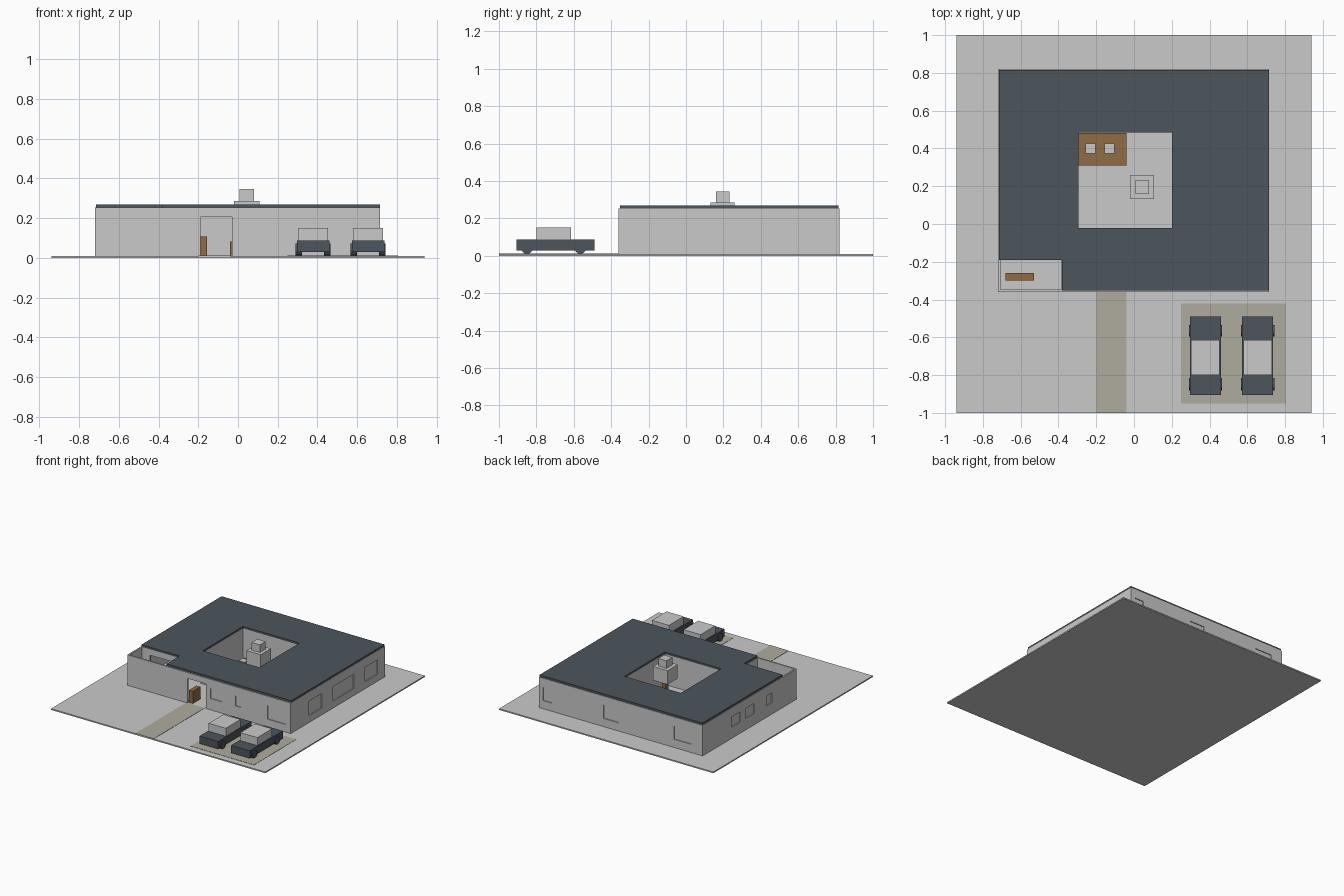
import bpy, bmesh, math
from mathutils import Matrix

cube = bpy.data.objects.get("Cube")
if cube:
    bpy.data.objects.remove(cube, do_unlink=True)


def material(name, rgb):
    m = bpy.data.materials.new(name)
    m.use_nodes = True
    color = (*rgb, 1)
    m.diffuse_color = color
    m.node_tree.nodes["Principled BSDF"].inputs["Base Color"].default_value = color
    return m


GREY = material("light_grey", (0.59, 0.59, 0.59))
SLATE = material("slate", (0.075, 0.092, 0.108))
WOOD = material("wood", (0.275, 0.15, 0.058))
SAND = material("sand_paving", (0.43, 0.415, 0.34))


def finish(name, bm, mat):
    mesh = bpy.data.meshes.new(name)
    bm.to_mesh(mesh)
    bm.free()
    mesh.materials.append(mat)
    ob = bpy.data.objects.new(name, mesh)
    bpy.context.collection.objects.link(ob)
    return ob


def boxes(name, mat, *spans):
    """One object of boxes, each given as (x0, x1, y0, y1, z0, z1)."""
    bm = bmesh.new()
    for x0, x1, y0, y1, z0, z1 in spans:
        m = Matrix.Translation(((x0 + x1) / 2, (y0 + y1) / 2, (z0 + z1) / 2))
        m = m @ Matrix.Diagonal((x1 - x0, y1 - y0, z1 - z0, 1))
        bmesh.ops.create_cube(bm, size=1, matrix=m)
    return finish(name, bm, mat)


def cut(ob, spans):
    """Subtract a set of boxes and keep the clean result."""
    cutter = boxes(ob.name + "_cutter", ob.data.materials[0], *spans)
    cutter.hide_render = True
    mod = ob.modifiers.new("cut", "BOOLEAN")
    mod.operation = "DIFFERENCE"
    mod.solver = "EXACT"
    mod.use_self = True
    mod.object = cutter
    graph = bpy.context.evaluated_depsgraph_get()
    mesh = bpy.data.meshes.new_from_object(ob.evaluated_get(graph))
    ob.modifiers.clear()
    ob.data = mesh
    bpy.data.objects.remove(cutter, do_unlink=True)


# Plot and paving
G = 0.01
boxes("ground", GREY, (-0.94, 0.94, -1, 1, 0, G))
boxes("front_path", SAND, (-0.2, -0.04, -1, -0.36, G, G + 0.002))
boxes("parking_pad", SAND, (0.25, 0.805, -0.95, -0.42, G, G + 0.002))

# House outline, courtyard and patio
L, R, F, B = -0.72, 0.715, -0.36, 0.82
CL, CR, CF, CB = -0.295, 0.2, -0.02, 0.485
T, TOP = 0.012, 0.252
LOW, HIGH = 0, 0.3

rooms = [
    (-0.373, R - T, F + T, CF - T, LOW, HIGH),
    (L + T, CL - T, -0.178, B - T, LOW, HIGH),
    (CR + T, R - T, F + T, B - T, LOW, HIGH),
    (L + T, R - T, CB + T, B - T, LOW, HIGH),
    (CL, CR, CF, CB, LOW, HIGH),
    (L + T, -0.385, F + T, -0.19, LOW, HIGH),
]
doorways = [
    (-0.19, -0.03, F - 0.05, F + 0.05, LOW, 0.205),
    (-0.64, -0.46, -0.22, -0.15, LOW, 0.205),
]

# Shallow window recesses on each outer wall
D = 0.007
windows = [(a, b, F - 0.05, F + D, z, 0.18)
           for a, b, z in ((0.01, 0.11, 0.1), (0.23, 0.28, 0.1), (0.51, 0.67, 0.07))]
windows += [(a, b, B - D, B + 0.05, 0.075, 0.18)
            for a, b in ((0.6, 0.68), (0.02, 0.15), (-0.62, -0.47))]
windows += [(R - D, R + 0.05, a, b, 0.065, 0.18)
            for a, b in ((-0.13, 0.03), (0.17, 0.43), (0.57, 0.73))]
windows += [(L - 0.05, L + D, a, b, 0.1, 0.18)
            for a, b in ((-0.05, 0.02), (0.175, 0.28), (0.35, 0.46))]

walls = boxes("house_walls", GREY, (L, R, F, B, G / 2, TOP))
cut(walls, rooms + doorways + windows)

# Flat roof, open over courtyard and corner patio
roof = boxes("roof", SLATE, (L + 0.005, R - 0.001, F + 0.008, B - 0.004, TOP, 0.268))
cut(roof, [(CL, CR, CF, CB, LOW, 1), (-1, -0.38, -1, -0.19, LOW, 1)])

# Courtyard deck with two stools
boxes("courtyard_deck", WOOD, (CL + 0.002, -0.04, 0.31, CB - 0.002, G, 0.02))
for side, x in (("right", -0.23), ("left", -0.13)):
    boxes(side + "_stool", GREY, (x - 0.026, x + 0.026, 0.373, 0.425, 0.02, 0.05))

# Courtyard tree
boxes("tree_trunk", WOOD, (0.028, 0.062, 0.18, 0.214, G, 0.18))
boxes("tree_crown", GREY, (-0.02, 0.107, 0.132, 0.26, 0.175, 0.285))
boxes("tree_top", GREY, (0.008, 0.08, 0.16, 0.232, 0.285, 0.345))

# Wooden furniture
boxes("patio_bench", WOOD, (-0.68, -0.53, -0.298, -0.26, G, 0.06))
boxes("hall_cabinet", WOOD, (-0.19, -0.155, -0.345, -0.25, G, 0.107))
boxes("hall_console", WOOD, (-0.04, 0.1, -0.3, -0.2, G, 0.082))


# Parked cars
def car(side, x):
    half = 0.082
    boxes(side + "_car_body", SLATE, (x - half, x + half, -0.905, -0.49, 0.028, 0.087))
    boxes(side + "_car_cabin", GREY, (x - 0.075, x + 0.075, -0.8, -0.615, 0.087, 0.15))
    bm = bmesh.new()
    turn = Matrix.Rotation(math.pi / 2, 4, "Y")
    for sx in (-1, 1):
        for y in (-0.85, -0.565):
            place = Matrix.Translation((x + sx * (half - 0.01), y, 0.042))
            bmesh.ops.create_cone(bm, cap_ends=True, segments=16, radius1=0.031,
                                  radius2=0.031, depth=0.032, matrix=place @ turn)
    finish(side + "_car_wheels", bm, SLATE)


car("right", 0.378)
car("left", 0.655)
